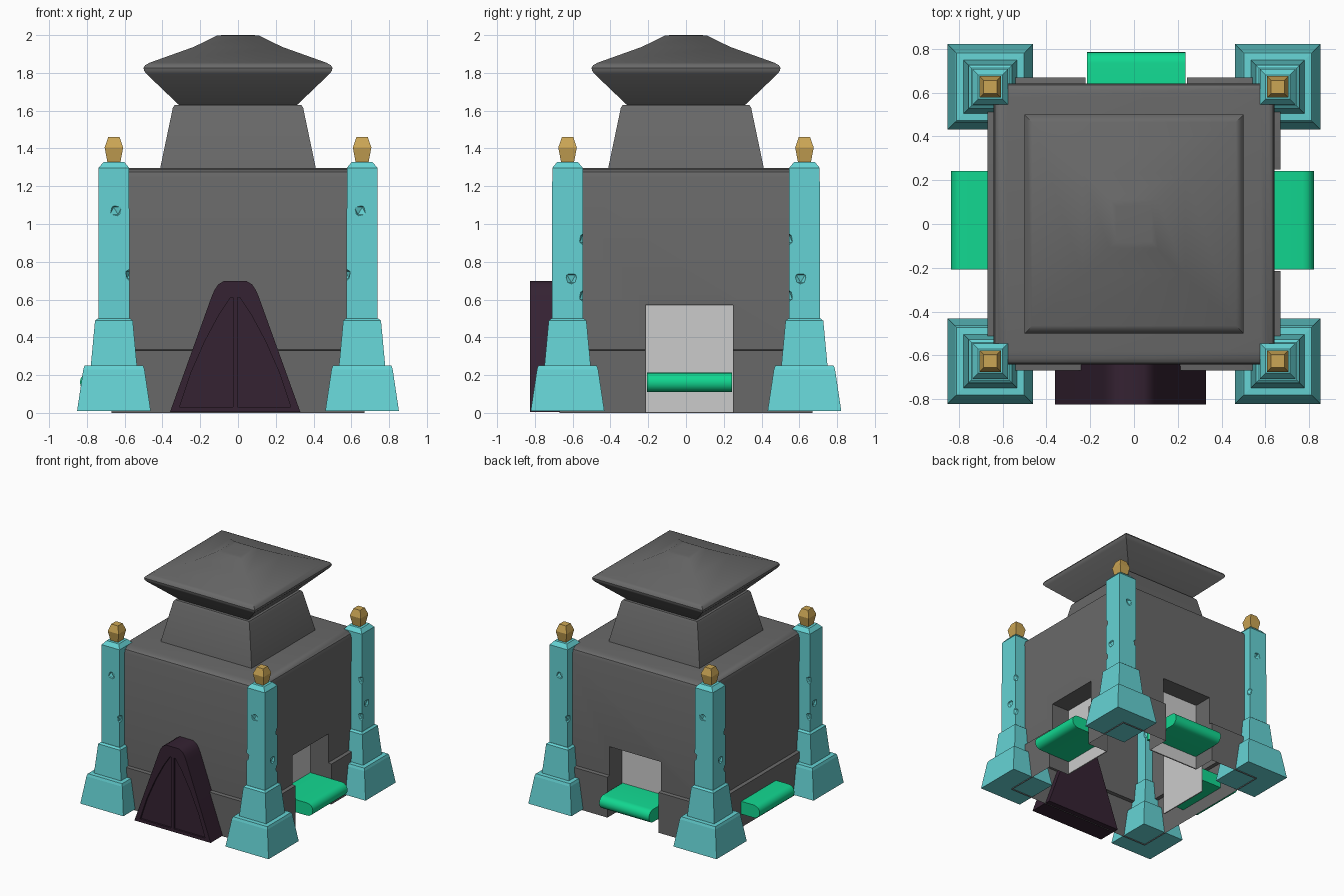
import bpy, bmesh, math
from mathutils import Vector, Matrix

if "Cube" in bpy.data.objects:
    bpy.data.objects.remove(bpy.data.objects["Cube"])


def material(name, rgb):
    m = bpy.data.materials.new(name)
    m.diffuse_color = (*rgb, 1)
    m.use_nodes = True
    m.node_tree.nodes["Principled BSDF"].inputs["Base Color"].default_value = m.diffuse_color
    return m


STONE = material("dark_stone", (0.14, 0.14, 0.14))
TEAL = material("teal", (0.13, 0.65, 0.66))
GOLD = material("gold", (0.60, 0.38, 0.09))
GREEN = material("green", (0.006, 0.68, 0.28))
WOOD = material("dark_door", (0.035, 0.016, 0.032))


def finish(name, bm, mat=None):
    bmesh.ops.recalc_face_normals(bm, faces=bm.faces)
    me = bpy.data.meshes.new(name)
    bm.to_mesh(me)
    bm.free()
    ob = bpy.data.objects.new(name, me)
    bpy.context.collection.objects.link(ob)
    if mat:
        me.materials.append(mat)
    return ob


def stack(name, rings, mat=None, cx=0, cy=0):
    """Square sections (half width, z) joined from bottom to top."""
    bm = bmesh.new()
    prev = None
    for h, z in rings:
        ring = [bm.verts.new((cx + sx * h, cy + sy * h, z))
                for sx, sy in ((-1, -1), (1, -1), (1, 1), (-1, 1))]
        if prev:
            for i in range(4):
                j = (i + 1) % 4
                bm.faces.new((prev[i], prev[j], ring[j], ring[i]))
        else:
            bm.faces.new(ring[::-1])
        prev = ring
    bm.faces.new(prev)
    return finish(name, bm, mat)


def prism(name, pts, direction, mat=None, matrix=None):
    """Flat 3D outline extruded along a direction."""
    bm = bmesh.new()
    face = bm.faces.new([bm.verts.new(p) for p in pts])
    new = bmesh.ops.extrude_face_region(bm, geom=[face], use_keep_orig=True)["geom"]
    vs = [v for v in new if isinstance(v, bmesh.types.BMVert)]
    bmesh.ops.translate(bm, verts=vs, vec=Vector(direction))
    if matrix:
        bm.transform(matrix)
    return finish(name, bm, mat)


def box(name, lo, hi, mat=None, matrix=None):
    pts = [(lo[0], lo[1], lo[2]), (hi[0], lo[1], lo[2]),
           (hi[0], hi[1], lo[2]), (lo[0], hi[1], lo[2])]
    return prism(name, pts, (0, 0, hi[2] - lo[2]), mat, matrix)


def cut(ob, cutter):
    mod = ob.modifiers.new("cut", "BOOLEAN")
    mod.operation = "DIFFERENCE"
    mod.solver = "EXACT"
    mod.object = cutter
    cutter.hide_render = True
    bpy.context.view_layer.objects.active = ob
    bpy.ops.object.modifier_apply(modifier=mod.name)
    bpy.data.objects.remove(cutter)


# Main body with its low skirt
body = stack("body", [(0.67, 0), (0.67, 0.33), (0.643, 0.335), (0.643, 1.25),
                      (0.635, 1.275), (0.615, 1.29), (0.58, 1.297)], STONE)

# Three openings (right, back, left), each with back panel and rounded shelf
nose = [(0.77 + 0.052 * math.sin(a), 0.162 + 0.052 * math.cos(a))
        for a in [math.pi * i / 8 for i in range(9)]]
shelf_profile = [(0.47, 0.214)] + nose + [(0.47, 0.11)]
for side, angle, shift in (("right", 0, (0, 0.018)), ("back", 90, (0.01, -0.035)),
                           ("left", 180, (-0.015, 0.018))):
    turn = Matrix.Rotation(math.radians(angle), 4, "Z")
    across = Matrix.Translation((shift[0] if side == "back" else 0,
                                 0 if side == "back" else shift[1], 0)) @ turn
    whole = Matrix.Translation((shift[0], shift[1], 0)) @ turn
    cut(body, box("opening_cutter", (0.48, -0.232, -0.1), (0.9, 0.232, 0.57),
                  None, across))
    box(side + "_opening_panel", (0.475, -0.23, 0.005), (0.484, 0.23, 0.568),
        None, across)
    prism(side + "_shelf", [(x, -0.225, z) for x, z in shelf_profile],
          (0, 0.45, 0), GREEN, whole)

# The body is an open shell underneath
bm = bmesh.new()
bm.from_mesh(body.data)
floor = [f for f in bm.faces if all(v.co.z < 0.001 for v in f.verts)]
bmesh.ops.delete(bm, geom=floor, context="FACES")
bm.to_mesh(body.data)
bm.free()

# Roof neck and flared cap
stack("roof_neck", [(0.413, 1.29), (0.345, 1.615), (0.335, 1.63)], STONE)
stack("roof_cap", [(0.31, 1.628), (0.325, 1.642), (0.485, 1.795), (0.498, 1.812),
                   (0.5, 1.827), (0.49, 1.842), (0.465, 1.855), (0.235, 1.937),
                   (0.11, 1.998), (0.08, 2.0)], STONE)

# Arched door with two recessed leaves
DX = -0.015
half = [(0.345, 0.005), (0.125, 0.615), (0.11, 0.65), (0.09, 0.68), (0.06, 0.698)]
outline = half + [(-x, z) for x, z in reversed(half)]
door = prism("door", [(DX + x, -0.825, z) for x, z in outline], (0, 0.2, 0), WOOD)
leaf = [(0.012, 0.03), (0.295, 0.03), (0.235, 0.21), (0.16, 0.38), (0.085, 0.52),
        (0.025, 0.61), (0.012, 0.61)]
for s in (-1, 1):
    cut(door, prism("leaf_cutter", [(DX + s * x, -0.9, z) for x, z in leaf],
                    (0, 0.09, 0)))

# Corner pillars: stepped base, chipped shaft, gold finial, mirrored to four
PX, PY = 0.657, -0.627
base = stack("pillar_bases", [(0.195, 0.01), (0.162, 0.23), (0.155, 0.25),
                              (0.122, 0.252), (0.1, 0.488), (0.085, 0.5)],
             TEAL, PX, PY)
shaft = stack("pillar_shafts", [(0.082, 0.48), (0.081, 1.297), (0.055, 1.328)],
              TEAL, PX, PY)
finial = stack("pillar_finials", [(0.034, 1.325), (0.049, 1.405), (0.03, 1.46)],
               GOLD, PX, PY)
for dx, dy, z in ((-0.01, -0.105, 1.07), (0.105, 0.02, 0.71), (-0.1, -0.08, 0.73),
                  (0.085, 0.1, 0.92), (-0.09, 0.095, 0.9), (0.085, 0.1, 0.62)):
    bm = bmesh.new()
    bmesh.ops.create_icosphere(bm, subdivisions=1, radius=0.042)
    bm.transform(Matrix.Translation((PX + dx, PY + dy, z)))
    cut(shaft, finish("chip_cutter", bm))
for ob in (base, shaft, finial):
    mod = ob.modifiers.new("four_corners", "MIRROR")
    mod.use_axis = (True, True, False)

# Smooth the rounded parts, keep the pillars faceted
bpy.ops.object.select_all(action="DESELECT")
for ob in bpy.data.objects:
    if ob.type == "MESH" and not ob.name.startswith("pillar"):
        ob.select_set(True)
        bpy.context.view_layer.objects.active = ob
bpy.ops.object.shade_smooth_by_angle(angle=math.radians(35))
